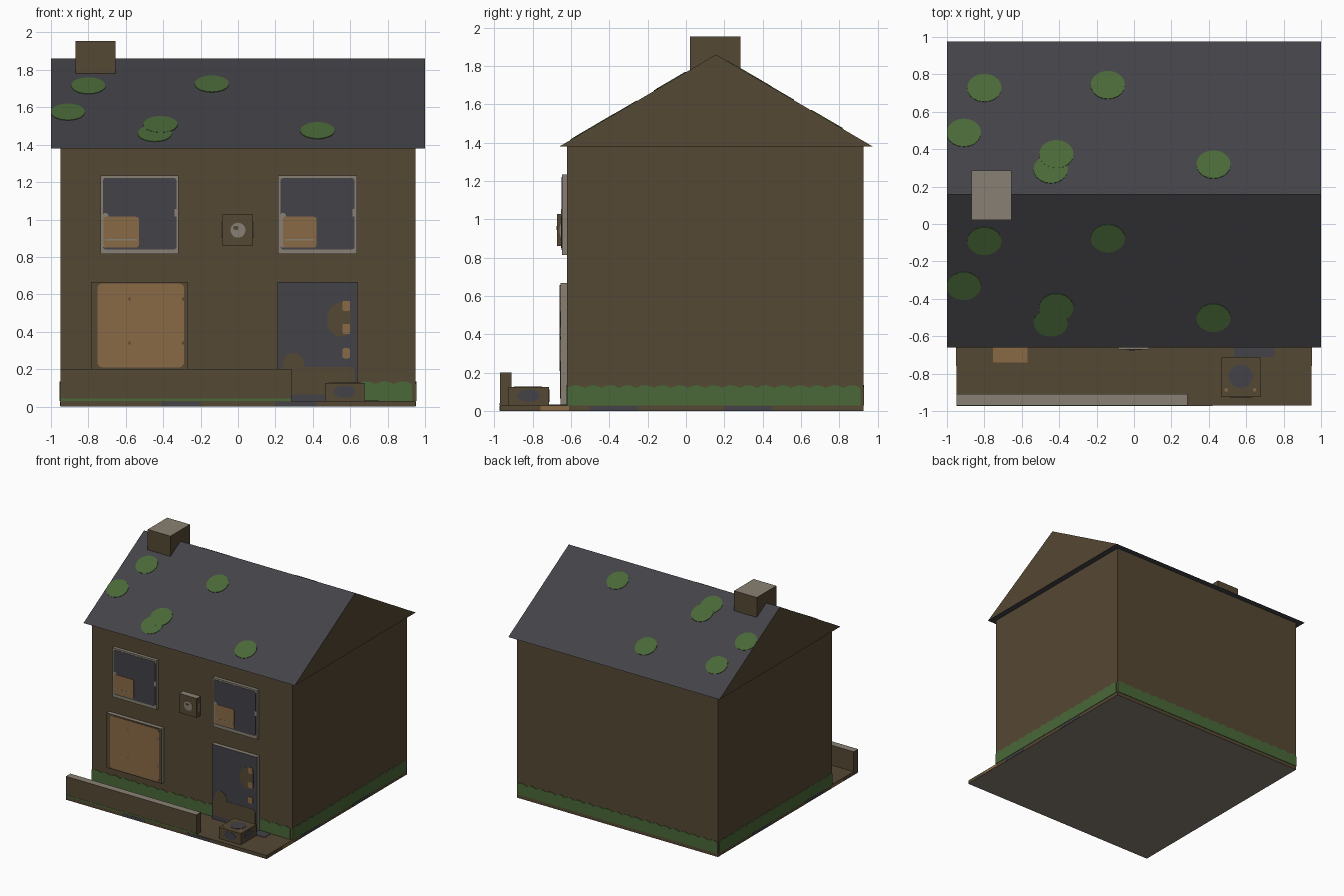
import bpy, bmesh, math
from mathutils import Vector

if "Cube" in bpy.data.objects:
    bpy.data.objects.remove(bpy.data.objects["Cube"], do_unlink=True)


def colour(name, r, g, b):
    """Flat material from 0-255 display values, stored as linear."""
    lin = [((c / 255 + 0.055) / 1.055) ** 2.4 for c in (r, g, b)] + [1]
    m = bpy.data.materials.new(name)
    m.use_nodes = True
    m.diffuse_color = lin
    bsdf = m.node_tree.nodes["Principled BSDF"]
    bsdf.inputs["Base Color"].default_value = lin
    bsdf.inputs["Roughness"].default_value = 0.9
    return m


BROWN = colour("brown_brick", 85, 72, 52)
SLATE = colour("slate", 66, 66, 72)
STONE = colour("pale_stone", 136, 128, 115)
WOOD = colour("orange_wood", 138, 106, 70)
MOSS = colour("moss_green", 74, 104, 56)


def finish(name, bm, mats, rule=None):
    bmesh.ops.recalc_face_normals(bm, faces=bm.faces)
    bm.normal_update()
    if rule:
        for f in bm.faces:
            f.material_index = rule(f.normal)
    me = bpy.data.meshes.new(name)
    bm.to_mesh(me)
    bm.free()
    for m in mats:
        me.materials.append(m)
    ob = bpy.data.objects.new(name, me)
    bpy.context.collection.objects.link(ob)
    return ob


def box(name, x, y, z, mats, rule=None):
    bm = bmesh.new()
    bmesh.ops.create_cube(bm, size=1)
    for v in bm.verts:
        v.co = [lo + (c + 0.5) * (hi - lo) for c, (lo, hi) in zip(v.co, (x, y, z))]
    return finish(name, bm, mats, rule)


def prism(name, pts, origin, u, v, depth, mats, rule=None):
    """Extrude a 2D outline lying in the u, v plane along its normal."""
    o, u, v = Vector(origin), Vector(u), Vector(v)
    bm = bmesh.new()
    face = bm.faces.new([bm.verts.new(o + u * a + v * b) for a, b in pts])
    ext = bmesh.ops.extrude_face_region(bm, geom=[face], use_keep_orig=True)
    new = [g for g in ext["geom"] if isinstance(g, bmesh.types.BMVert)]
    bmesh.ops.translate(bm, verts=new, vec=u.cross(v) * depth)
    return finish(name, bm, mats, rule)


def rect(a0, a1, b0, b1, r=0.0):
    if not r:
        return [(a0, b0), (a1, b0), (a1, b1), (a0, b1)]
    pts = []
    corners = [(a1 - r, b1 - r), (a0 + r, b1 - r), (a0 + r, b0 + r), (a1 - r, b0 + r)]
    for q, (ca, cb) in enumerate(corners):
        for k in range(4):
            t = math.pi / 2 * (q + k / 3)
            pts.append((ca + r * math.cos(t), cb + r * math.sin(t)))
    return pts


def oval(a, b, ra, rb, n=20):
    return [(a + ra * math.cos(2 * math.pi * k / n),
             b + rb * math.sin(2 * math.pi * k / n)) for k in range(n)]


def scallops(a0, a1, base, top, width=0.09, bump=0.014):
    """Strip with a row of shallow bumps along its upper edge."""
    n = max(1, round((a1 - a0) / width))
    pts = [(a0, base), (a1, base)]
    for k in range(n * 4 + 1):
        t = k / (n * 4)
        pts.append((a1 + (a0 - a1) * t, top - bump + bump * abs(math.sin(math.pi * n * t))))
    return pts


X, Y, Z = (1, 0, 0), (0, 1, 0), (0, 0, 1)


def front(name, pts, y, mat, t=0.004):
    return prism(name, pts, (0, y, 0), X, Z, t, [mat])


def side(name, pts, x, mat, t=0.004):
    """Plate on a wall facing +x or -x; outline is given as (y, z)."""
    s = 1 if x > 0 else -1
    return prism(name, [(a * s, b) for a, b in pts], (x, 0, 0), (0, s, 0), Z, t, [mat])


def top(name, pts, z, mat, t=0.003):
    return prism(name, pts, (0, 0, z), X, Y, t, [mat])


def pale_sides(n):
    return 0 if n.y < -0.5 else 1


def pale_top(n):
    return 1 if n.z > 0.5 else 0


# Ground slab with odd paving stones
W, FRONT, BACK, BASE = 0.95, -0.62, 0.925, 0.03
box("ground_slab", (-W, W), (-0.97, BACK), (0, BASE), [BROWN, STONE],
    lambda n: 1 if n.z < -0.5 else 0)
for x0, x1 in ((-0.41, -0.2), (0.2, 0.42)):
    front("slab_front_stone", rect(x0, x1, 0.004, 0.027), -0.97, SLATE, 0.002)
for s in (-1, 1):
    for y0, y1, m in ((-0.5, -0.25, SLATE), (0.2, 0.45, SLATE), (-0.76, -0.61, WOOD)):
        side("slab_side_stone", rect(y0, y1, 0.004, 0.027), s * W, m, 0.002)
top("wood_paver", rect(-0.755, -0.57, -0.74, FRONT), BASE, WOOD)
top("slate_paver", rect(0.535, 0.75, -0.71, FRONT), BASE, SLATE)

# House body
box("house_walls", (-W, W), (FRONT, BACK), (BASE, 1.385), [BROWN])

# Moss along the foot of each wall
for a0, a1 in ((-W, 0.21), (0.64, 0.93)):
    front("front_wall_moss", scallops(a0, a1, BASE, 0.135), FRONT, MOSS)
for s in (-1, 1):
    side("side_wall_moss", scallops(FRONT, 0.91, BASE, 0.135), s * W, MOSS)
prism("back_wall_moss", scallops(-W, W, BASE, 0.135), (0, BACK, 0), (-1, 0, 0), Z, 0.004, [MOSS])

# Gabled roof: slate slopes and underside, brown gable ends
EAVE, RIDGE, RIDGE_Y, HALF = 1.38, 1.86, 0.157, 0.818
prism("roof", [(RIDGE_Y - HALF, EAVE), (RIDGE_Y + HALF, EAVE), (RIDGE_Y, RIDGE)],
      (-1, 0, 0), Y, Z, 2, [SLATE, BROWN], lambda n: 1 if abs(n.x) > 0.5 else 0)

# Moss patches, repeated on both slopes
slope = math.hypot(HALF, RIDGE - EAVE)
c, s = HALF / slope, (RIDGE - EAVE) / slope
spots = [(-0.8, 0.57), (-0.14, 0.585), (-0.91, 0.33), (-0.415, 0.215), (-0.445, 0.135), (0.425, 0.16)]
for k, (x, d) in enumerate(spots):
    pts = [(max(a, -1), b) for a, b in oval(x, d / c, 0.092, 0.087)]
    lift = 0.003 + 0.001 * (k % 2)
    prism("front_roof_moss", pts, (0, RIDGE_Y - HALF, EAVE), X, (0, c, s), lift, [MOSS])
    prism("back_roof_moss", pts, (0, RIDGE_Y, RIDGE), X, (0, c, -s), lift, [MOSS])

# Chimney
box("chimney", (-0.87, -0.655), (0.022, 0.285), (1.7, 1.955), [BROWN, STONE], pale_top)

# Upper windows with a board over one corner
for x0, x1, b0, b1 in ((-0.735, -0.317, -0.72, -0.53), (0.215, 0.635, 0.24, 0.42)):
    box("upper_window_frame", (x0, x1), (-0.648, FRONT), (0.815, 1.235), [STONE])
    front("upper_window_glass", rect(x0 + 0.012, x1 - 0.012, 0.84, 1.222, 0.015), -0.648, SLATE, 0.002)
    front("window_chip", rect(x0 + 0.01, x0 + 0.042, 0.85, 1.035, 0.014), -0.65, STONE, 0.001)
    front("window_chip", rect(x1 - 0.022, x1 - 0.01, 1.015, 1.055), -0.65, STONE, 0.001)
    front("window_board", rect(b0, b1, 0.85, 1.015, 0.015), -0.65, WOOD, 0.003)
    front("window_bar", rect(b0 + 0.01, b1 - 0.01, 0.889, 0.896), -0.653, STONE, 0.001)

# Boarded lower window
box("lower_window_frame", (-0.785, -0.267), (-0.655, FRONT), (0.198, 0.667), [BROWN, STONE], pale_sides)
front("lower_window_board", rect(-0.752, -0.288, 0.21, 0.657, 0.025), -0.655, WOOD)
for x in (-0.58, -0.285 - 0.005 * 2):
    for z in (0.34, 0.575):
        front("board_nail", rect(x - 0.005, x + 0.005, z - 0.008, z + 0.008), -0.659, BROWN, 0.001)

# Front door with peeling patches and three wooden studs
box("door", (0.212, 0.638), (-0.655, FRONT), (BASE, 0.667), [SLATE, STONE], pale_sides)
front("door_lower_patch", rect(0.225, 0.622, 0.065, 0.212, 0.02), -0.655, BROWN, 0.002)
front("door_bump_patch", oval(0.295, 0.225, 0.058, 0.062), -0.655, BROWN, 0.003)
front("door_round_patch", [(min(a, 0.605), b) for a, b in oval(0.55, 0.465, 0.075, 0.092)], -0.655, BROWN, 0.003)
for z in (0.285, 0.415, 0.538):
    front("door_stud", rect(0.558, 0.6, z - 0.027, z + 0.027, 0.01), -0.655, WOOD, 0.005)

# Alarm box between the upper windows
box("alarm_box", (-0.085, 0.08), (-0.672, FRONT), (0.862, 1.027), [BROWN, STONE], pale_top)
front("alarm_disc", oval(0, 0.943, 0.04, 0.04), -0.672, STONE, 0.002)
front("alarm_spot", oval(-0.012, 0.955, 0.014, 0.012, 10), -0.674, BROWN, 0.001)
for sx in (-0.085, 0.08):
    side("alarm_side_patch", oval(-0.648, 0.943, 0.012, 0.04, 12), sx, STONE, 0.002)

# Low garden wall
box("garden_wall", (-W, 0.285), (-0.97, -0.91), (BASE, 0.2), [BROWN, STONE], pale_top)
front("garden_wall_moss", rect(-W, 0.283, BASE, 0.042), -0.97, MOSS, 0.002)

# Crate by the door with round slate panels
box("crate", (0.466, 0.675), (-0.925, -0.715), (BASE, 0.126), [BROWN])
front("crate_front_panel", oval(0.57, 0.08, 0.057, 0.032), -0.925, SLATE, 0.002)
top("crate_top_panel", oval(0.57, -0.815, 0.063, 0.063), 0.126, SLATE, 0.002)
for sx, d in ((0.675, 1), (0.466, -1)):
    prism("crate_side_panel", oval(-0.82 * d, 0.08, 0.06, 0.032), (sx, 0, 0), (0, d, 0), Z, 0.002, [SLATE])
prism("crate_back_panel", oval(-0.57, 0.08, 0.057, 0.032), (0, -0.715, 0), (-1, 0, 0), Z, 0.002, [SLATE])
for x in (0.493, 0.645):
    top("crate_corner_stud", oval(x, -0.887, 0.01, 0.01, 8), 0.126, WOOD, 0.002)
